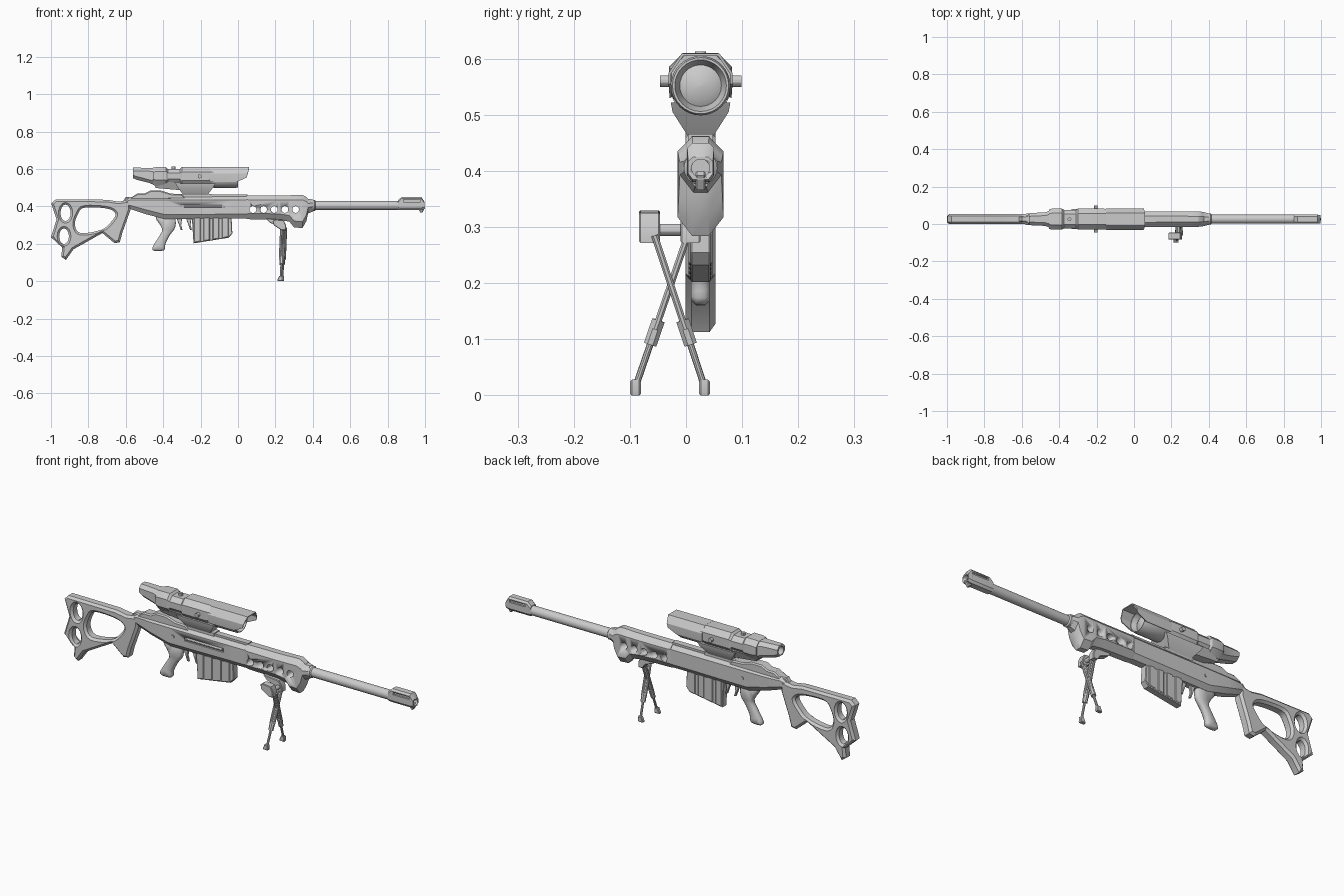
import bpy, bmesh, math
from mathutils import Vector as V

if "Cube" in bpy.data.objects:
    bpy.data.objects.remove(bpy.data.objects["Cube"])

Y = 0.026  # centre plane of the main body


def finish(name, bm, angle=30):
    bmesh.ops.remove_doubles(bm, verts=bm.verts, dist=1e-5)
    bmesh.ops.recalc_face_normals(bm, faces=bm.faces)
    me = bpy.data.meshes.new(name)
    bm.to_mesh(me)
    bm.free()
    ob = bpy.data.objects.new(name, me)
    bpy.context.collection.objects.link(ob)
    bpy.ops.object.select_all(action='DESELECT')
    ob.select_set(True)
    bpy.context.view_layer.objects.active = ob
    bpy.ops.object.shade_smooth_by_angle(angle=math.radians(angle))
    return ob


def skin(bm, rings, caps=True):
    rv = [[bm.verts.new(p) for p in r] for r in rings]
    n = len(rv[0])
    for a, b in zip(rv, rv[1:]):
        for i in range(n):
            bm.faces.new((a[i], a[(i + 1) % n], b[(i + 1) % n], b[i]))
    if caps:
        bm.faces.new(rv[0])
        bm.faces.new(rv[-1])
    return rv


def loft(name, stations, drop=1.3):
    """Chamfered box sections along x: (x, bottom, top, half width, chamfer)."""
    bm = bmesh.new()
    rings = []
    for x, b, t, w, c in stations:
        d = c * drop
        half = [(w - c, b), (w, b + d), (w, t - c), (w - c, t)]
        rings.append([V((x, Y + y, z)) for y, z in half] + [V((x, Y - y, z)) for y, z in half[::-1]])
    skin(bm, rings)
    return finish(name, bm)


def lathe(name, pts, z, n=24, y=Y):
    bm = bmesh.new()
    skin(bm, [[V((x, y + max(r, 1e-4) * math.sin(k * math.tau / n), z + max(r, 1e-4) * math.cos(k * math.tau / n)))
               for k in range(n)] for x, r in pts])
    return finish(name, bm)


def rod(name, p, q, r, n=12, r2=None):
    p, q = V(p), V(q)
    d = (q - p).normalized()
    u = V((1, 0, 0)) if abs(d.x) < 0.9 else V((0, 1, 0))
    u = (u - d * u.dot(d)).normalized()
    v = d.cross(u)
    bm = bmesh.new()
    off = math.pi / n
    skin(bm, [[c + (u * math.cos(k * math.tau / n + off) + v * math.sin(k * math.tau / n + off)) * s
               for k in range(n)] for c, s in ((p, r), (q, r2 or r))])
    return finish(name, bm)


def round_loop(pts, steps=4):
    n, out = len(pts), []
    for i in range(n):
        a, b, c, d = (V(pts[(i + k) % n]) for k in (-1, 0, 1, 2))
        for s in range(steps):
            t = s / steps
            out.append(0.5 * (2 * b + (c - a) * t + (2 * a - 5 * b + 4 * c - d) * t * t + (3 * b - a - 3 * c + d) * t ** 3))
    return out


def ellipse(cx, cz, rx, rz, n=16):
    return [(cx + rx * math.cos(k * math.tau / n), cz + rz * math.sin(k * math.tau / n)) for k in range(n)]


def inset(loop, b):
    n, out = len(loop), []
    for i in range(n):
        d1 = (loop[i] - loop[i - 1]).normalized()
        d2 = (loop[(i + 1) % n] - loop[i]).normalized()
        n1, n2 = V((-d1.y, d1.x)), V((-d2.y, d2.x))
        out.append(loop[i] + (n1 + n2) * (b / max(0.6, 1 + n1.dot(n2))))
    return out


def plate(name, outline, hw, bevel=0.005, holes=(), y=Y, angle=30):
    """Side profile in xz, bevelled on both sides, with optional holes."""
    bm = bmesh.new()
    front, back = [], []
    for k, pts in enumerate([outline, *holes]):
        loop = [V(p) for p in pts]
        area = sum(loop[i - 1].x * p.y - p.x * loop[i - 1].y for i, p in enumerate(loop))
        if (area > 0) != (k == 0):
            loop.reverse()
        small = inset(loop, bevel)
        rings = [[V((p.x, y + s, p.y)) for p in l] for l, s in
                 ((small, -hw), (loop, bevel - hw), (loop, hw - bevel), (small, hw))]
        rv = skin(bm, rings, False)
        for side, r in ((front, rv[0]), (back, rv[-1])):
            side += [bm.edges.get((r[i - 1], r[i])) for i in range(len(r))]
    for side in (front, back):
        bmesh.ops.triangle_fill(bm, use_beauty=True, edges=side, normal=(0, 1, 0))
    return finish(name, bm, angle)


def hull(name, pts):
    bm = bmesh.new()
    for p in pts:
        bm.verts.new(p)
    bmesh.ops.convex_hull(bm, input=bm.verts)
    return finish(name, bm)


def box(name, x0, x1, y0, y1, z0, z1):
    return hull(name, [(x, y, z) for x in (x0, x1) for y in (y0, y1) for z in (z0, z1)])


def cut(target, cutter):
    m = target.modifiers.new("cut", 'BOOLEAN')
    m.operation, m.object, m.solver = 'DIFFERENCE', cutter, 'EXACT'
    bpy.context.view_layer.objects.active = target
    bpy.ops.object.modifier_apply(modifier=m.name)
    bpy.data.objects.remove(cutter)


# Skeleton stock
plate("stock", [(-.575, .435), (-.64, .425), (-.70, .435), (-.975, .437), (-.998, .415), (-.97, .33), (-1.0, .235),
                (-.94, .18), (-.945, .13), (-.92, .113), (-.88, .17), (-.725, .257), (-.66, .203), (-.632, .208),
                (-.618, .26), (-.575, .38)], .027, .011,
      [round_loop([(-.82, .393), (-.70, .388), (-.655, .36), (-.68, .315), (-.73, .275), (-.84, .257), (-.872, .30),
                   (-.855, .36)]), ellipse(-.922, .365, .027, .044), ellipse(-.93, .24, .026, .042)])
plate("stock_hinge", [(-.62, .42), (-.565, .42), (-.56, .45), (-.60, .45)], .016)

# Receiver and handguard
body = loft("receiver", [(-.60, .395, .435, .022, .010), (-.575, .385, .45, .03, .015), (-.50, .36, .452, .035, .018),
                         (-.39, .332, .452, .036, .018), (-.03, .335, .452, .036, .018), (.05, .335, .452, .036, .018)])
slot = box("slot_cutter", -.30, -.075, Y - .06, Y - .029, .39, .41)
cut(body, slot)
rod("bolt_bar", (-.29, Y - .030, .40), (-.085, Y - .030, .40), .007)
rod("side_pin", (-.365, Y - .04, .395), (-.365, Y + .04, .395), .008)
guard = loft("handguard", [(.045, .333, .457, .036, .02), (.06, .331, .458, .041, .024), (.22, .327, .458, .041, .025),
                           (.275, .318, .459, .041, .025), (.30, .287, .46, .041, .026), (.345, .284, .461, .041, .026),
                           (.365, .32, .45, .039, .025), (.375, .362, .44, .037, .024), (.40, .372, .437, .030, .02)])
for i in range(5):
    cut(guard, rod("hole_cutter", (.08 + i * .057, Y - .1, .383), (.08 + i * .057, Y + .1, .383), .018, 16))
plate("rear_sight_base", [(-.58, .44), (-.54, .468), (-.50, .468), (-.47, .484), (-.41, .484), (-.36, .468), (-.30, .465),
                          (-.28, .44)], .027, .006)
box("top_rail", -.30, .05, Y - .016, Y + .016, .445, .462)

# Barrel and muzzle brake
lathe("barrel", [(.37, .030), (.41, .030), (.415, .024), (.87, .024)], .405)
brake = loft("muzzle_brake", [(.855, .381, .432, .024, .009), (.875, .380, .450, .024, .009),
                              (.98, .380, .450, .024, .009), (.997, .385, .425, .022, .008)])
for s in (-1, 1):
    cut(brake, box("port_cutter", .885, .975, Y + s * .014, Y + s * .05, .424, .436))
cut(brake, rod("bore_cutter", (.93, Y, .405), (1.1, Y, .405), .016, 20))
plate("muzzle_hook", [(.95, .39), (.965, .385), (.975, .366), (.985, .366), (1.0, .392), (.99, .40)], .009, .003)

# Magazine with ribs
plate("magazine", [(-.247, .345), (-.035, .345), (-.03, .255), (-.05, .232), (-.238, .202)], .018, .003)
for i in range(4):
    x = -.235 + i * .05
    zb = .206 + .16 * (x + .235)
    plate("magazine_rib", [(x, .34), (x + .034, .34), (x + .034, zb + .006), (x, zb)], .0215, .003)

# Grip and triggers
plate("grip", round_loop([(-.44, .345), (-.345, .345), (-.335, .29), (-.365, .245), (-.388, .20), (-.395, .165),
                          (-.45, .163), (-.455, .185), (-.425, .235), (-.405, .28)], 3), .017, .009, angle=50)
for x, name in ((-.31, "trigger"), (-.26, "magazine_catch")):
    plate(name, [(x - .02, .34), (x + .012, .34), (x + .006, .30), (x + .014, .272), (x + .004, .274), (x - .005, .30)],
          .007, .002)

# Scope body
loft("scope_body", [(-.455, .515, .606, .052, .024), (-.44, .510, .61, .056, .024), (-.385, .510, .61, .056, .024),
                    (-.375, .517, .60, .050, .022), (-.31, .517, .60, .050, .022), (-.30, .505, .61, .056, .026),
                    (-.16, .505, .61, .056, .026), (-.13, .515, .606, .052, .024)])
eye = loft("scope_eyepiece", [(-.562, .551, .607, .031, .017), (-.545, .543, .607, .033, .017),
                              (-.475, .525, .605, .036, .017), (-.45, .515, .605, .046, .02)], 1)
cut(eye, rod("eye_cutter", (-.60, Y, .578), (-.53, Y, .574), .021, 20))
lathe("scope_objective", [(-.16, .04), (-.13, .053), (-.01, .053), (0, .050), (0, .046), (-.025, .037), (-.018, .025),
                          (-.015, 0)], .552, 32)

# Open hood over the front lens
half = [(.055, .53, -.005), (.057, .555, .047), (.057, .575, .052), (.034, .609, .060)]
arc = half + [(-y, z, x) for y, z, x in half[::-1]]
bm = bmesh.new()
rings = []
for back in (True, False):
    o = [V((-.15 if back else x, Y + y, z)) for y, z, x in arc]
    i = [V((-.15 if back else x, Y + y * .92, .555 + (z - .555) * .92)) for y, z, x in arc[::-1]]
    rings.append([bm.verts.new(p) for p in o + i])
n, m = len(rings[0]), len(arc)
for k in range(n):
    bm.faces.new((rings[0][k], rings[0][(k + 1) % n], rings[1][(k + 1) % n], rings[1][k]))
for r in rings:
    for k in range(m - 1):
        bm.faces.new((r[k], r[k + 1], r[n - 2 - k], r[n - 1 - k]))
finish("scope_hood", bm)

# Scope mount and knobs
hull("scope_mount", [(x, Y + s * w, z) for s in (-1, 1) for x, w, z in
                     ((-.335, .053, .522), (-.12, .053, .522), (-.325, .05, .505), (-.13, .05, .505),
                      (-.29, .020, .458), (-.165, .020, .458))])
box("mount_foot", -.31, -.14, Y - .022, Y + .022, .450, .466)
hull("mount_rear_arm", [(x, Y + s * w, z) for s in (-1, 1) for x, w, z in
                        ((-.45, .04, .53), (-.31, .05, .53), (-.44, .025, .498), (-.29, .03, .485))])
rod("side_knobs", (-.205, -.046, .56), (-.205, .099, .56), .0105, 12)
rod("top_knob", (-.345, Y, .59), (-.345, Y, .613), .010, 12)

# Folding bipod: hinge blocks, pin, and two crossed legs
clamp = [(.15, .335), (.24, .328), (.256, .30), (.256, .272), (.232, .272), (.215, .295), (.17, .312)]
plate("bipod_block_inner", clamp, .018, .003, y=.008)
plate("bipod_block_outer", [(.185, .322), (.20, .33), (.245, .325), (.256, .30), (.256, .272), (.232, .272), (.19, .30)],
      .019, .003, y=-.065)
rod("bipod_pin", (.236, -.083, .295), (.236, .026, .295), .011)
for top, foot, dx, name in ((-.056, .033, .004, "left"), (.003, -.09, -.004, "right")):
    a, b = V((.244 + dx, top, .285)), V((.233 + dx, foot, .015))
    for s in (-1, 1):
        o = V((s * .009, 0, 0))
        rod(name + "_leg_upper", a + o, a.lerp(b, .62) + o, .0065, 8)
    rod(name + "_leg_brace", a.lerp(b, .05), a.lerp(b, .6), .005, 6)
    rod(name + "_leg_sleeve", a.lerp(b, .56), a.lerp(b, .72), .0125, 8)
    rod(name + "_leg_lower", a.lerp(b, .7), b, .006, 10)
    loop = [(b.x - .009, .028), (b.x + .008, .028), (b.x + .010, .008), (b.x + .008, 0), (b.x - .018, 0), (b.x - .018, .007)]
    plate(name + "_foot", loop, .0095, .003, y=foot)
